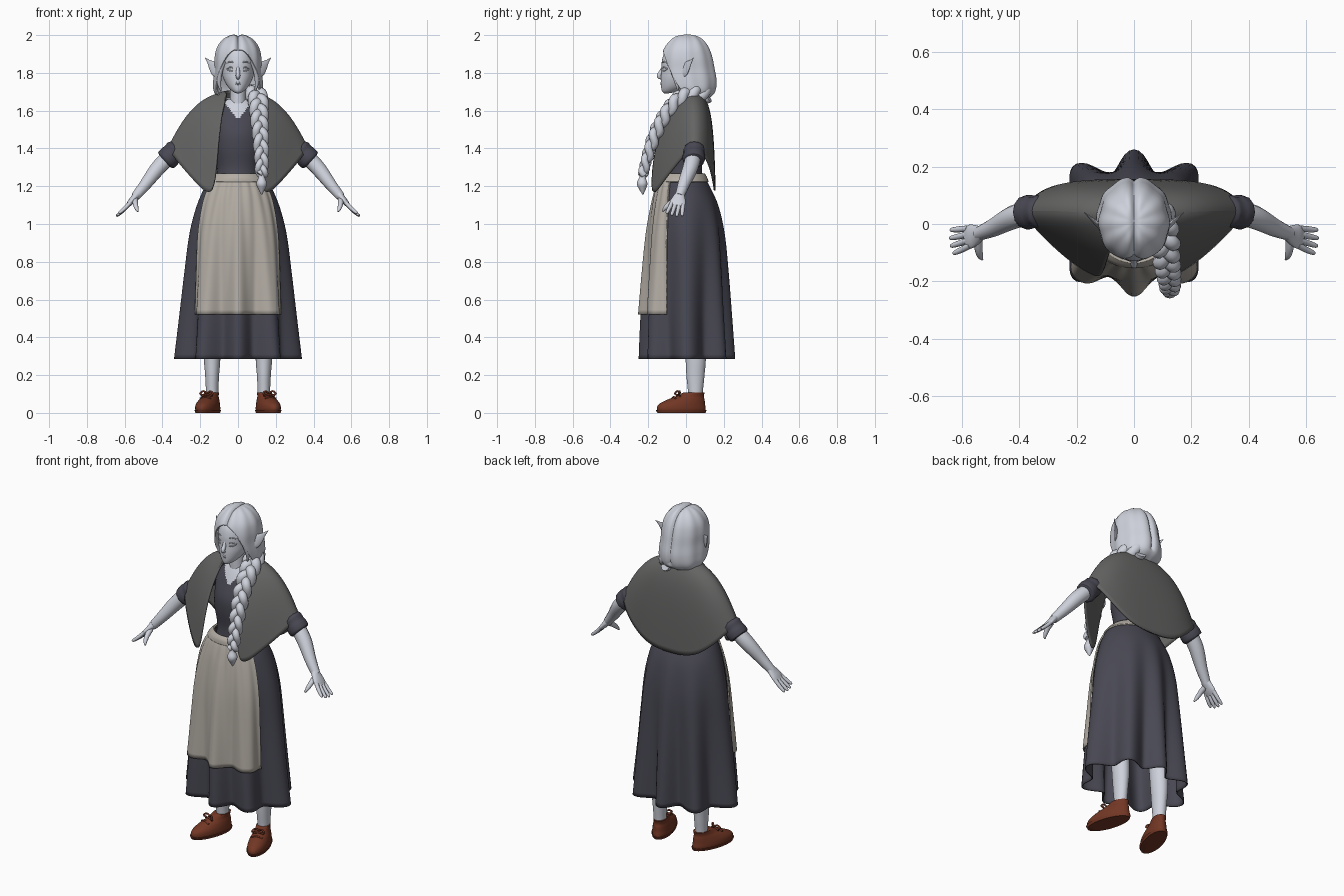
import bpy, bmesh
from math import sin, cos, pi, exp, radians
from mathutils import Vector, Matrix

if "Cube" in bpy.data.objects:
    bpy.data.objects.remove(bpy.data.objects["Cube"])


def material(name, rgb):
    m = bpy.data.materials.new(name)
    m.use_nodes = True
    m.diffuse_color = (*rgb, 1)
    m.node_tree.nodes["Principled BSDF"].inputs["Base Color"].default_value = (*rgb, 1)
    return m


PALE = material("pale grey", (.62, .64, .71))
DRESS = material("dark slate", (.065, .064, .086))
SHAWL = material("mid grey", (.128, .128, .126))
LINEN = material("linen beige", (.45, .415, .37))
LEATHER = material("brown leather", (.17, .038, .018))


def finish(name, me, mat, mirror=False, thick=0, subsurf=0):
    """Link a mesh with its colour, shading and modifiers."""
    ob = bpy.data.objects.new(name, me)
    bpy.context.collection.objects.link(ob)
    me.materials.clear()
    me.materials.append(mat)
    me.shade_smooth()
    me.set_sharp_from_angle(angle=1)
    if mirror:
        mod = ob.modifiers.new("Mirror", "MIRROR")
        mod.use_mirror_merge = subsurf > 0
    if subsurf:
        mod = ob.modifiers.new("Subsurf", "SUBSURF")
        mod.levels = mod.render_levels = subsurf
    if thick:
        mod = ob.modifiers.new("Solidify", "SOLIDIFY")
        mod.thickness, mod.offset = thick, 0
    return ob


def smooth(rows, k=6):
    """Catmull-Rom curve through rows of numbers."""
    out = []
    for i in range(len(rows) - 1):
        quad = [rows[max(0, min(len(rows) - 1, i + d))] for d in (-1, 0, 1, 2)]
        for t in (j / k for j in range(k)):
            out.append([b + .5 * t * (c - a + t * (2*a - 5*b + 4*c - d + t * (3*(b - c) + d - a)))
                        for a, b, c, d in zip(*quad)])
    return out + [list(rows[-1])]


def at_height(rows, z):
    for p, q in zip(rows, rows[1:]):
        if min(p[0], q[0]) <= z <= max(p[0], q[0]) and p[0] != q[0]:
            t = (z - p[0]) / (q[0] - p[0])
            return [a + t * (b - a) for a, b in zip(p, q)]
    return rows[-1]


def loft(name, rows, mat, n=40, wave=None, arc=None, hem=None, cap=True, place=None, **kw):
    """Stack oval sections given as (height, half width, front, back)."""
    rows = smooth(rows)
    bm = bmesh.new()
    a0, a1 = arc or (0, 2 * pi)
    grid = []
    for row in rows:
        ring = []
        for i in range(n + 1 if arc else n):
            a = a0 + (a1 - a0) * i / n
            s = at_height(rows, hem(a)) if hem and row[0] < hem(a) else row
            z, rx, yf, yb = s
            w = wave(a, z) * min(1, rx / .05) if wave else 0
            ring.append(bm.verts.new(((rx + w) * cos(a), (yf + yb) / 2 + ((yb - yf) / 2 + w) * sin(a), z)))
        grid.append(ring)
    for lo, hi in zip(grid, grid[1:]):
        for i in range(n):
            j = (i + 1) % len(lo)
            bm.faces.new((lo[i], lo[j], hi[j], hi[i]))
    bmesh.ops.remove_doubles(bm, verts=bm.verts, dist=.0002)
    if cap:
        bmesh.ops.holes_fill(bm, edges=[e for e in bm.edges if e.is_boundary])
    bmesh.ops.recalc_face_normals(bm, faces=bm.faces)
    if place:
        bm.transform(place)
    me = bpy.data.meshes.new(name)
    bm.to_mesh(me)
    bm.free()
    return finish(name, me, mat, **kw)


def tube(name, paths, mat, **kw):
    """Round tubes along paths of (x, y, z, radius)."""
    cu = bpy.data.curves.new(name, "CURVE")
    cu.dimensions, cu.bevel_depth, cu.bevel_resolution = "3D", 1, 4
    cu.use_fill_caps, cu.resolution_u = True, 4
    for path in paths:
        sp = cu.splines.new("POLY")
        pts = smooth(path, 5) if len(path) < 12 else path
        sp.points.add(len(pts) - 1)
        for p, (x, y, z, r) in zip(sp.points, pts):
            p.co, p.radius = (x, y, z, 1), max(r, .001)
    tmp = bpy.data.objects.new("temp", cu)
    bpy.context.collection.objects.link(tmp)
    me = bpy.data.meshes.new_from_object(tmp.evaluated_get(bpy.context.evaluated_depsgraph_get()))
    bpy.data.objects.remove(tmp)
    return finish(name, me, mat, **kw)


def frame(origin, axis, normal):
    a = Vector(axis).normalized()
    w = a.cross(Vector(normal)).normalized()
    m = Matrix((w, w.cross(a) * -1, a)).transposed().to_4x4()
    m.translation = origin
    return m


# Skirt with eight flaring folds, apron over it, and waistband
skirt = [(.285, .298, -.21, .22), (.52, .28, -.21, .213), (.75, .263, -.2, .205), (.95, .245, -.188, .193),
         (1.1, .212, -.168, .165), (1.2, .17, -.145, .122), (1.25, .125, -.125, .095)]


def folds(a, z):
    return .038 * max(0, 1.15 - z) / .87 * cos(8 * (a - .14 * sin(2 * a)))


loft("skirt", skirt, DRESS, 128, folds, cap=False, thick=.006)
loft("apron", skirt[1:], LINEN, 90, lambda a, z: folds(a, z) + .01 + .0025 * cos(24 * a),
     arc=(radians(-148), radians(-32)), cap=False, thick=.008)
loft("waistband", [(1.222, .162, -.15, .115), (1.245, .143, -.146, .107), (1.265, .122, -.132, .095)],
     LINEN, cap=False, thick=.01)

# Bodice with a notched neckline
bodice = loft("bodice", [(1.22, .115, -.12, .09), (1.3, .11, -.11, .085), (1.4, .125, -.122, .09),
                         (1.48, .127, -.12, .1), (1.56, .13, -.088, .1), (1.62, .1, -.06, .085),
                         (1.66, .055, -.035, .06)], DRESS, 128)
bodice.data.materials.append(PALE)
for f in bodice.data.polygons:
    if f.center.y < 0 and f.center.z > 1.55 + 1.3 * abs(f.center.x):
        f.material_index = 1

# Draped shawl: half a control net from front edge to back centre, mirrored
columns = [
    [(.056, -.035, 1.69), (.09, -.105, 1.57), (.106, -.172, 1.38), (.128, -.186, 1.125)],
    [(.066, -.01, 1.695), (.15, -.07, 1.59), (.21, -.105, 1.4), (.215, -.135, 1.21)],
    [(.07, .015, 1.7), (.18, -.015, 1.64), (.275, -.02, 1.51), (.325, -.035, 1.335)],
    [(.07, .035, 1.7), (.195, .04, 1.672), (.3, .045, 1.57), (.392, .045, 1.43)],
    [(.065, .06, 1.7), (.175, .1, 1.64), (.27, .12, 1.51), (.325, .125, 1.335)],
    [(.04, .075, 1.705), (.11, .125, 1.61), (.17, .145, 1.4), (.17, .152, 1.185)],
    [(0, .08, 1.705), (0, .13, 1.61), (0, .147, 1.4), (0, .152, 1.175)]]
me = bpy.data.meshes.new("shawl")
k = len(columns[0])
me.from_pydata([p for c in columns for p in c], [],
               [(i * k + j, i * k + j + 1, i * k + k + j + 1, i * k + k + j)
                for i in range(len(columns) - 1) for j in range(k - 1)])
finish("shawl", me, SHAWL, mirror=True, subsurf=3, thick=.01)

# Sleeves, rolled cuffs and arms
tube("sleeves", [[(.1, .04, 1.56, .05), (.23, .042, 1.485, .05), (.35, .044, 1.37, .048)]], DRESS, mirror=True)
tube("cuffs", [[(.318, .044, 1.405, .048), (.33, .044, 1.392, .057), (.347, .043, 1.375, .056),
                (.362, .042, 1.358, .06), (.38, .04, 1.338, .058), (.386, .04, 1.332, .044)]], DRESS, mirror=True)
tube("arms", [[(.34, .045, 1.38, .042), (.42, .024, 1.3, .041), (.49, -.012, 1.21, .032),
               (.543, -.034, 1.145, .024)]], PALE, mirror=True)

# Hands: flat palm, fanned fingers, thumb
hand = frame((.533, -.032, 1.158), (.64, -.2, -.76), (.78, 0, .62))
loft("palms", [(0, .024, -.022, .022), (.03, .035, -.018, .018), (.06, .042, -.015, .015),
               (.085, .036, -.01, .01)], PALE, 24, place=hand, mirror=True)
fingers = []
for i in range(4):
    s = (i - 1.5) * .02
    reach = .098 - .009 * abs(i - 1.5)
    fingers.append([(*(hand @ Vector((s * (1 + .4 * t), -.01 * t * t, .068 + reach * t))), r)
                    for t, r in ((0, .011), (.5, .0105), (.9, .008), (1, .003))])
fingers.append([(.545, -.05, 1.13, .016), (.543, -.085, 1.108, .014), (.538, -.11, 1.085, .011), (.53, -.124, 1.066, .004)])
tube("fingers", fingers, PALE, mirror=True)

# Legs and laced shoes turned outward
loft("legs", [(.05, .032, .015, .085), (.12, .033, .01, .09), (.2, .037, .002, .098), (.32, .045, -.005, .105),
              (.6, .05, -.03, .09), (.9, .07, -.05, .09)], PALE, 24,
     place=Matrix.Translation((.137, 0, 0)), mirror=True)
turn = Matrix.Translation((.137, .05, 0)) @ Matrix.Rotation(.3, 4, "Z") @ Matrix.Translation((0, -.05, 0))
loft("shoes", [(0, .05, -.15, .1), (.02, .056, -.163, .106), (.045, .054, -.153, .102), (.068, .047, -.11, .1),
               (.088, .039, -.055, .096), (.108, .037, -.015, .1)], LEATHER, 40, place=turn, mirror=True)
loft("soles", [(0, .055, -.16, .105), (.014, .06, -.168, .11)], LEATHER, 40, place=turn, mirror=True)
laces = []
for y, z in ((-.07, .084), (-.045, .097)):
    laces.append([(*(turn @ Vector((x, y, z - 9 * x * x))), .005) for x in (-.03, 0, .03)])
for s in (-1, 1):
    laces.append([(*(turn @ Vector((s * x, -.035 - x / 2, z))), .005)
                  for x, z in ((0, .104), (.02, .115), (.035, .102), (.02, .094))])
tube("shoe_laces", laces, LEATHER, mirror=True)

# Neck, head and facial features
loft("neck", [(1.55, .07, -.07, .06), (1.61, .05, -.052, .055), (1.67, .042, -.05, .05), (1.75, .044, -.05, .05)], PALE)
loft("head", [(1.692, .008, -.115, -.09), (1.703, .03, -.127, -.04), (1.73, .056, -.132, .02), (1.77, .077, -.133, .07),
              (1.81, .087, -.13, .1), (1.86, .092, -.128, .11), (1.91, .083, -.113, .11), (1.95, .055, -.075, .08),
              (1.97, .01, -.01, .02)], PALE, 64)
tube("nose", [[(0, -.119, 1.838, .007), (0, -.13, 1.81, .01), (0, -.143, 1.784, .012), (0, -.13, 1.772, .008)]], PALE)
tube("lips", [[(-.022, -.125, z, .001), (0, -.131, z - d, .005), (.022, -.125, z, .001)]
              for z, d in ((1.748, 0), (1.744, .003))], PALE)
tube("eyelids_and_brows", [[(.017, -.123, z, .002), (.037, -.118, z + d, .004), (.062, -.098, z + .003, .002)]
                           for z, d in ((1.819, .011), (1.818, -.008), (1.848, .012))], PALE, mirror=True)
loft("ears", [(0, .026, -.012, .012), (.03, .036, -.01, .01), (.065, .027, -.007, .007), (.1, .011, -.004, .004),
              (.132, .001, -.001, .001)], PALE, 24,
     place=frame((.098, -.025, 1.795), (.078, .068, .088), (.5, -.8, 0)), mirror=True)


# Parted hair, open over the face
def hairline(a):
    d = abs((a + pi / 2 + pi) % (2 * pi) - pi)
    return 1.925 - .14 * d * d if d < .9 else max(1.65, 1.8116 - (d - .9) * .4 - max(0, d - 1.2))


hair = loft("hair", [(2.002, 0, .01, .01), (1.994, .042, -.045, .055), (1.97, .08, -.082, .092), (1.93, .107, -.113, .12),
                     (1.88, .118, -.13, .138), (1.82, .12, -.134, .15), (1.76, .125, -.125, .16),
                     (1.71, .124, -.1, .155), (1.68, .105, -.06, .135), (1.655, .06, 0, .09)],
            PALE, 120, lambda a, z: .002 * cos(10 * a), hem=hairline, cap=False, thick=.008)
for v in hair.data.vertices:
    if v.co.z > 1.7:
        v.co -= (v.co - Vector((0, .02, 1.83))).normalized() * .014 * exp(-(v.co.x / .011) ** 2)
tube("side_locks", [[(.07, -.095, 1.86, .006), (.092, -.07, 1.81, .012), (.1, -.05, 1.75, .011),
                     (.088, -.04, 1.695, .002)]], PALE, mirror=True)

# Three-strand braid over the left shoulder, with tuft
spine = smooth([(.03, .1, 1.69), (.085, .03, 1.69), (.107, -.05, 1.65), (.113, -.12, 1.56),
                (.12, -.17, 1.46), (.125, -.206, 1.35), (.125, -.228, 1.26)], 24)
strands = []
for strand in range(3):
    path = []
    for i, p in enumerate(spine):
        t = i / (len(spine) - 1)
        q = Vector(spine[min(i + 1, len(spine) - 1)]) - Vector(spine[max(i - 1, 0)])
        side = Vector((q.y * -1, q.x, 0)).normalized()
        out = q.normalized().cross(side)
        phase = 2 * pi * (3.3 * t + strand / 3)
        width = .034 - .016 * t
        c = Vector(p) + side * width * sin(phase) + out * width * .6 * sin(2 * phase)
        path.append((*c, .032 - .015 * t))
    strands.append(path)
tube("braid", strands, PALE)
tube("braid_tuft", [[(.125, -.227, 1.275, .02), (.125, -.23, 1.25, .016), (.125, -.232, 1.215, .028),
                     (.125, -.23, 1.185, .018), (.125, -.228, 1.155, .002)]], PALE)
